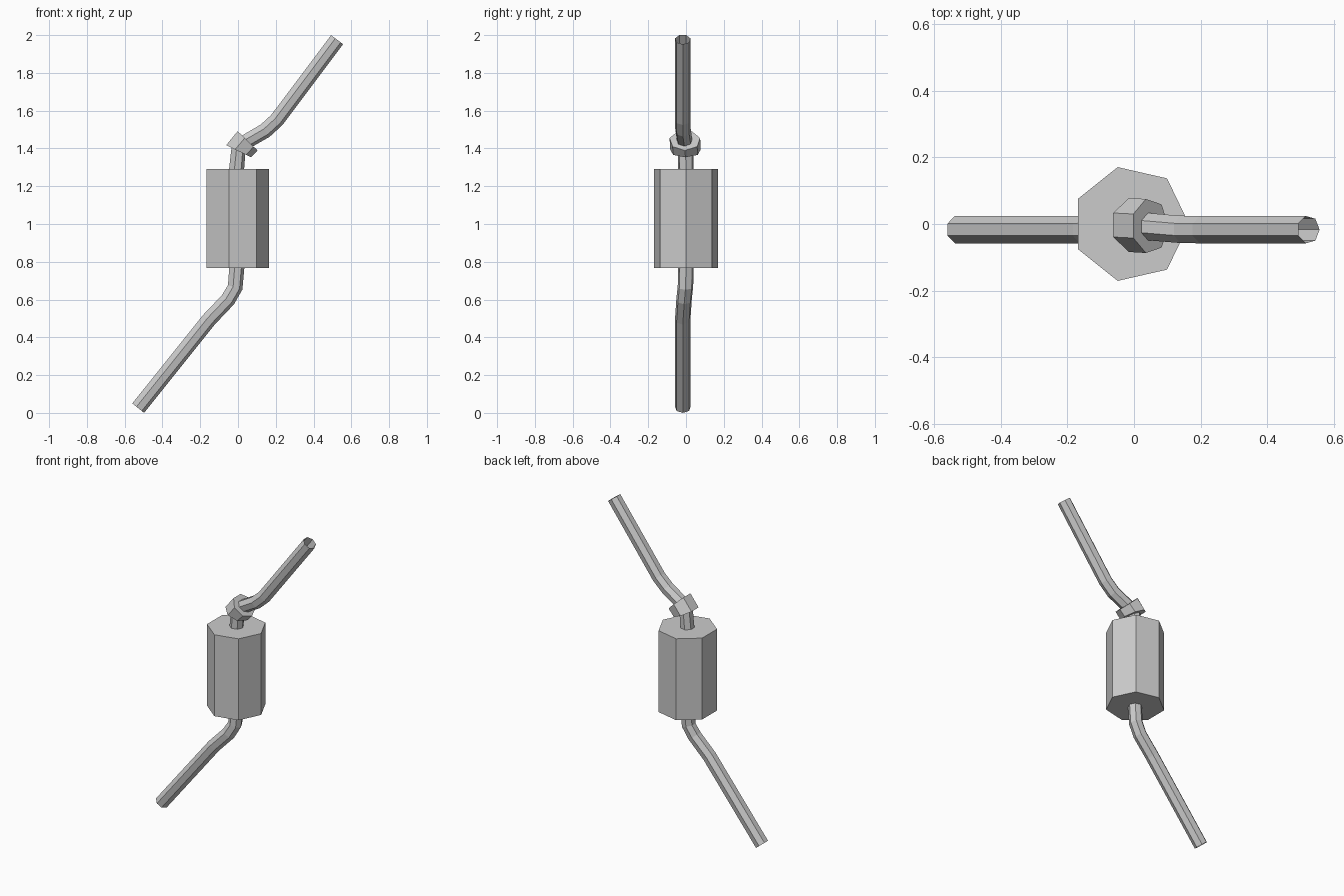
import bpy, bmesh, math
from mathutils import Vector

if "Cube" in bpy.data.objects:
    bpy.data.objects.remove(bpy.data.objects["Cube"])

SIDES = 7


def ring(bm, centre, normal, radius_x, radius_y):
    """Seven-sided ring across the path; one corner points right/down in the xz plane."""
    n = Vector((normal[0], 0, normal[2])).normalized()
    u = Vector((n.z, 0, -n.x))
    v = Vector((0, 1, 0))
    verts = []
    for i in range(SIDES):
        a = 2 * math.pi * i / SIDES
        verts.append(bm.verts.new(Vector(centre) + u * radius_x * math.cos(a) + v * radius_y * math.sin(a)))
    return verts


def loft(name, rings_data, caps):
    """Join rings of (centre, normal, radius_x, radius_y) with flat faces."""
    bm = bmesh.new()
    rings = [ring(bm, *r) for r in rings_data]
    for a, b in zip(rings, rings[1:]):
        for i in range(SIDES):
            j = (i + 1) % SIDES
            bm.faces.new((a[i], a[j], b[j], b[i]))
    if caps:
        bm.faces.new(rings[0][::-1])
        bm.faces.new(rings[-1])
    mesh = bpy.data.meshes.new(name)
    bm.to_mesh(mesh)
    bm.free()
    obj = bpy.data.objects.new(name, mesh)
    bpy.context.collection.objects.link(obj)
    return obj


def pipe(name, points, radius):
    """Open tube along a path, mitred at each bend."""
    pts = [Vector(p) for p in points]
    data = []
    for i, p in enumerate(pts):
        d = Vector((0, 0, 0))
        if i > 0:
            d += (p - pts[i - 1]).normalized()
        if i < len(pts) - 1:
            d += (pts[i + 1] - p).normalized()
        data.append((p, d, radius, radius))
    return loft(name, data, False)


UP = (0, 0, 1)

# canister
loft("canister_body", [((-0.01, 0, 0.768), UP, 0.175, 0.175),
                       ((-0.01, 0, 1.292), UP, 0.175, 0.175)], True)

# lower pipe, open at the bottom end
pipe("lower_pipe", [(-0.53, -0.017, 0.0265), (-0.155, -0.017, 0.495), (-0.055, -0.010, 0.60),
                    (-0.017, -0.003, 0.665), (-0.008, 0, 0.775)], 0.042)

# upper pipe, open at the top end
pipe("upper_pipe", [(-0.01, 0, 1.285), (0.0, -0.002, 1.387), (0.048, -0.008, 1.441),
                    (0.143, -0.016, 1.496), (0.204, -0.017, 1.552), (0.523, -0.017, 1.977)], 0.042)

# wedge-shaped collar around the bend
loft("collar", [((0.0, -0.003, 1.387), (0.44, 0, 0.90), 0.077, 0.083),
                ((0.048, -0.006, 1.443), (0.695, 0, 0.72), 0.077, 0.083)], True)
